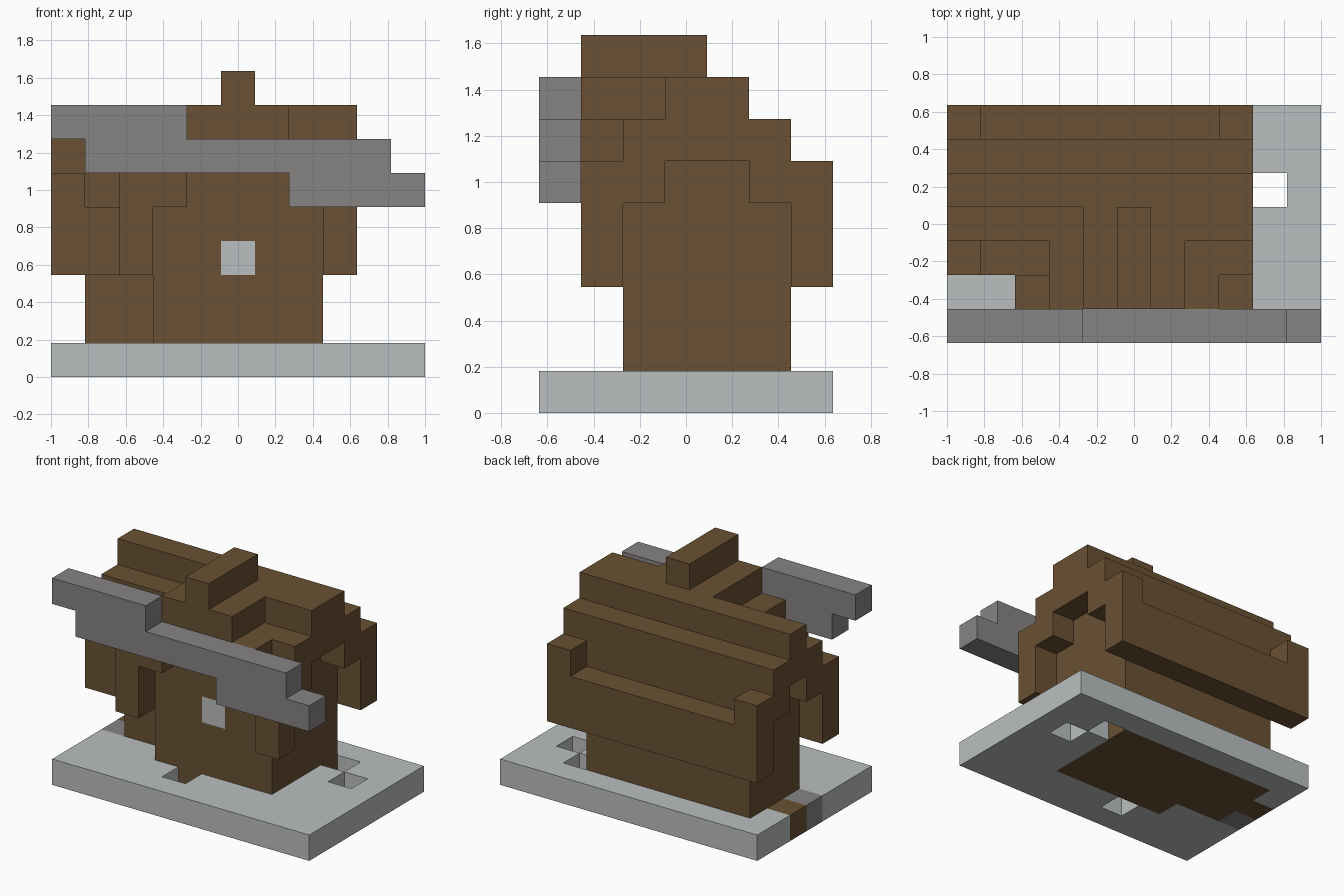
import bpy, bmesh
from itertools import product
from mathutils import Vector

if "Cube" in bpy.data.objects:
    bpy.data.objects.remove(bpy.data.objects["Cube"], do_unlink=True)

UNIT = 2 / 11
ORIGIN = Vector((-1, -3.5 * UNIT, 0))


def material(name, rgb):
    m = bpy.data.materials.new(name)
    m.use_nodes = True
    m.diffuse_color = (*rgb, 1)
    m.node_tree.nodes["Principled BSDF"].inputs["Base Color"].default_value = (*rgb, 1)
    return m


brown = material("brown_wood", (0.144, 0.082, 0.033))
stone = material("pale_stone", (0.497, 0.521, 0.521))
slate = material("mid_grey", (0.242, 0.227, 0.231))


def block(x0, x1, y0, y1, z0, z1):
    """Set of grid cells filling one box."""
    return set(product(range(x0, x1), range(y0, y1), range(z0, z1)))


# House walls, running down through the base slab
window = block(5, 6, 2, 3, 3, 4)
walls = (block(3, 8, 2, 6, 0, 5) | block(1, 3, 3, 6, 0, 5)
         | block(3, 8, 3, 5, 5, 6) | block(1, 3, 4, 5, 5, 6)
         | block(4, 7, 2, 3, 5, 7)) - window
doorstep = block(0, 1, 4, 5, 0, 1)
path_stone = block(0, 1, 3, 4, 0, 1)

# Stepped rear slope with raised ends
rear_roof = block(0, 9, 6, 7, 3, 5) | block(0, 9, 5, 6, 5, 7) | block(0, 9, 4, 5, 6, 8)
for i in (0, 8):
    rear_roof |= block(i, i + 1, 6, 7, 5, 6)

# Front slopes on either side of the cross gable
right_roof = block(0, 4, 3, 4, 5, 7) | block(0, 3, 2, 3, 3, 5) | block(0, 1, 2, 3, 5, 6)
left_roof = block(4, 9, 3, 4, 6, 8) | block(7, 9, 2, 3, 5, 7)

# Cross gable, mirrored about its middle column
gable = block(4, 7, 1, 3, 7, 8) | block(3, 4, 2, 3, 5, 7)
for side in (-1, 1):
    for offset, low, high in ((1, 6, 7), (2, 5, 7), (3, 3, 6)):
        i = 5 + side * offset
        gable |= block(i, i + 1, 1, 2, low, high)
ridge = block(5, 6, 1, 4, 8, 9)

# Stepped diagonal beam across the front
beam = block(0, 4, 0, 1, 7, 8) | block(1, 10, 0, 1, 6, 7) | block(7, 11, 0, 1, 5, 6)

# Base slab with three square holes
base = block(0, 11, 0, 7, 0, 1) - walls - doorstep - path_stone
base -= {(9, 4, 0), (8, 5, 0), (4, 1, 0)}

parts = [("walls", walls, brown), ("window", window, stone),
         ("doorstep", doorstep, brown), ("path_stone", path_stone, slate),
         ("rear_roof", rear_roof, brown), ("right_roof", right_roof, brown),
         ("left_roof", left_roof, brown), ("cross_gable", gable, brown),
         ("ridge_beam", ridge, brown), ("front_beam", beam, slate),
         ("base_slab", base, stone)]
occupied = set().union(*(cells for _, cells, _ in parts))


def build(name, cells, mat):
    """Make the outer skin of a part and merge its flat regions."""
    bm = bmesh.new()
    verts = {}

    def vert(p):
        key = tuple(p)
        if key not in verts:
            verts[key] = bm.verts.new(ORIGIN + Vector(key) * UNIT)
        return verts[key]

    for cell in sorted(cells):
        for axis, step in product(range(3), (-1, 1)):
            beside = list(cell)
            beside[axis] += step
            if tuple(beside) in occupied:
                continue
            u, v = (axis + 1) % 3, (axis + 2) % 3
            ring = []
            for du, dv in ((0, 0), (1, 0), (1, 1), (0, 1))[::step]:
                p = list(cell)
                p[axis] += step > 0
                p[u] += du
                p[v] += dv
                ring.append(vert(p))
            bm.faces.new(ring)
    bmesh.ops.dissolve_limit(bm, angle_limit=0.01, verts=bm.verts[:], edges=bm.edges[:])
    mesh = bpy.data.meshes.new(name)
    bm.to_mesh(mesh)
    bm.free()
    mesh.materials.append(mat)
    bpy.context.collection.objects.link(bpy.data.objects.new(name, mesh))


for part in parts:
    build(*part)
